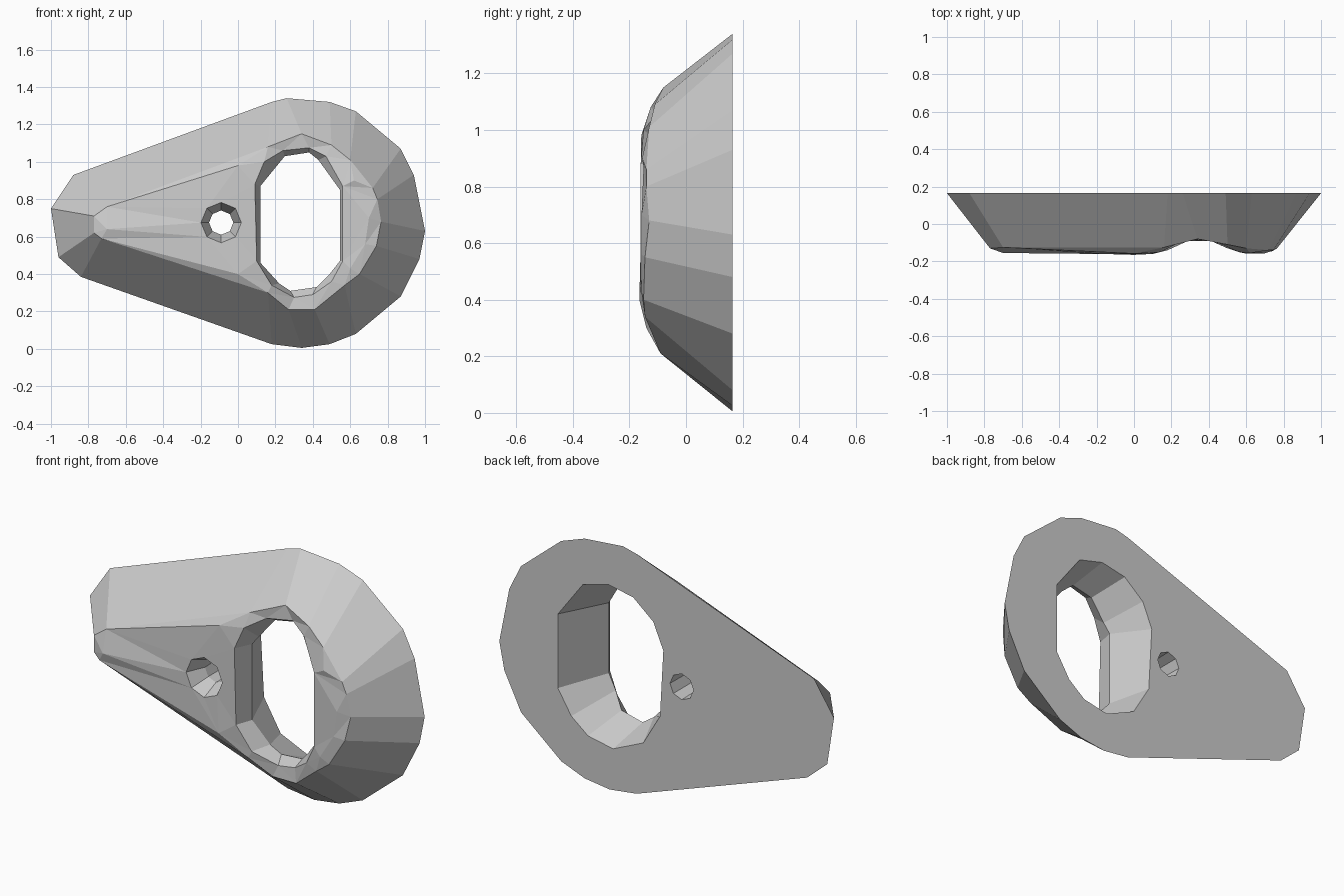
import bpy, bmesh, math
from mathutils import Vector
from mathutils.geometry import delaunay_2d_cdt

if "Cube" in bpy.data.objects:
    bpy.data.objects.remove(bpy.data.objects["Cube"])

BACK = 0.165
bm = bmesh.new()


def ring(points, y=None):
    """Loop of verts from (x, z) at fixed y, or from (x, z, y)."""
    return [bm.verts.new((p[0], p[2] if y is None else y, p[1])) for p in points]


def loft(a, b):
    """Quads between two loops of equal length."""
    n = len(a)
    for i in range(n):
        j = (i + 1) % n
        bm.faces.new((a[i], a[j], b[j], b[i]))


def inside(p, loop):
    hit = False
    for i, v in enumerate(loop):
        a, b = v.co, loop[i - 1].co
        if (a.z > p.y) != (b.z > p.y):
            if p.x < (b.x - a.x) * (p.y - a.z) / (b.z - a.z) + a.x:
                hit = not hit
    return hit


def fill(outer, holes, extra=()):
    """Triangulated face inside the outer loop, leaving the holes open."""
    verts, edges = [], []
    for loop in [outer] + holes:
        s, n = len(verts), len(loop)
        verts += loop
        edges += [(s + i, s + (i + 1) % n) for i in range(n)]
    verts += list(extra)
    res = delaunay_2d_cdt([Vector((v.co.x, v.co.z)) for v in verts], edges, [], 0, 1e-5)
    co, tris, src = res[0], res[2], res[3]
    for t in tris:
        c = sum((co[i] for i in t), Vector((0, 0))) / len(t)
        if inside(c, outer) and not any(inside(c, h) for h in holes):
            if all(src[i] for i in t):
                bm.faces.new([verts[src[i][0]] for i in t])


def circle(cx, cz, r, n=8):
    return [(cx + r * math.cos(math.tau * i / n), cz + r * math.sin(math.tau * i / n))
            for i in range(n)]


# Outer teardrop outline at the back and the ridge loop at the front
outline = ring([(-1, .75), (-.88, .93), (.18, 1.32), (.26, 1.34), (.49, 1.32), (.63, 1.27),
                (.87, 1.07), (.94, .93), (1, .63), (.97, .48), (.87, .28), (.63, .08),
                (.49, .025), (.34, .005), (.18, .025), (-.84, .385), (-.96, .49)], BACK)
ridge = ring([(-.77, .71, -.13), (-.70, .76, -.125), (.16, 1.08, -.125), (.34, 1.15, -.08),
              (.50, 1.09, -.11), (.60, 1.01, -.13), (.72, .86, -.14), (.745, .80, -.14),
              (.765, .68, -.13), (.74, .55, -.145), (.65, .40, -.15), (.57, .34, -.145),
              (.41, .21, -.09), (.27, .21, -.09), (.16, .30, -.14), (-.73, .59, -.14),
              (-.77, .62, -.13)])
loft(outline, ridge)

# Large slot: front rim with dips at both ends, narrow throat, wider back opening
rim = ring([(.09, .88, -.16), (.14, 1.0, -.15), (.24, 1.06, -.10), (.38, 1.075, -.075),
            (.47, 1.03, -.11), (.56, .87, -.15), (.56, .47, -.15), (.50, .36, -.13),
            (.40, .29, -.085), (.30, .275, -.085), (.18, .34, -.14), (.10, .47, -.16)])
throat = ring([(.12, .87, -.05), (.16, .92, -.05), (.25, 1.03, -.04), (.38, 1.05, -.03),
               (.43, 1.01, -.06), (.545, .85, -.12), (.545, .47, -.12), (.49, .40, -.1),
               (.42, .33, -.05), (.28, .31, -.03), (.22, .35, -.04), (.12, .46, -.05)])
slot_back = ring([(.02, .84), (.08, .98), (.2, 1.08), (.35, 1.11), (.5, 1.07), (.65, .87),
                  (.65, .47), (.57, .34), (.47, .26), (.32, .23), (.14, .31), (.04, .48)], BACK)
loft(rim, throat)
loft(throat, slot_back)

# Small countersunk hole
pin_front = ring(circle(-.09, .675, .108), -.16)
pin_mid = ring(circle(-.09, .675, .065), -.06)
pin_back = ring(circle(-.09, .675, .07), BACK)
loft(pin_front, pin_mid)
loft(pin_mid, pin_back)

# Front plateau and flat back
plateau = ring([(-.70, .64, -.155), (0, .98, -.158), (0, .40, -.165), (.62, .90, -.155),
                (.70, .70, -.157), (.68, .56, -.157), (.60, .43, -.158)])
fill(ridge, [rim, pin_front], plateau)
fill(outline, [slot_back, pin_back])

bmesh.ops.recalc_face_normals(bm, faces=bm.faces[:])
mesh = bpy.data.meshes.new("slotted_plate")
bm.to_mesh(mesh)
bm.free()
obj = bpy.data.objects.new("slotted_plate", mesh)
bpy.context.collection.objects.link(obj)
